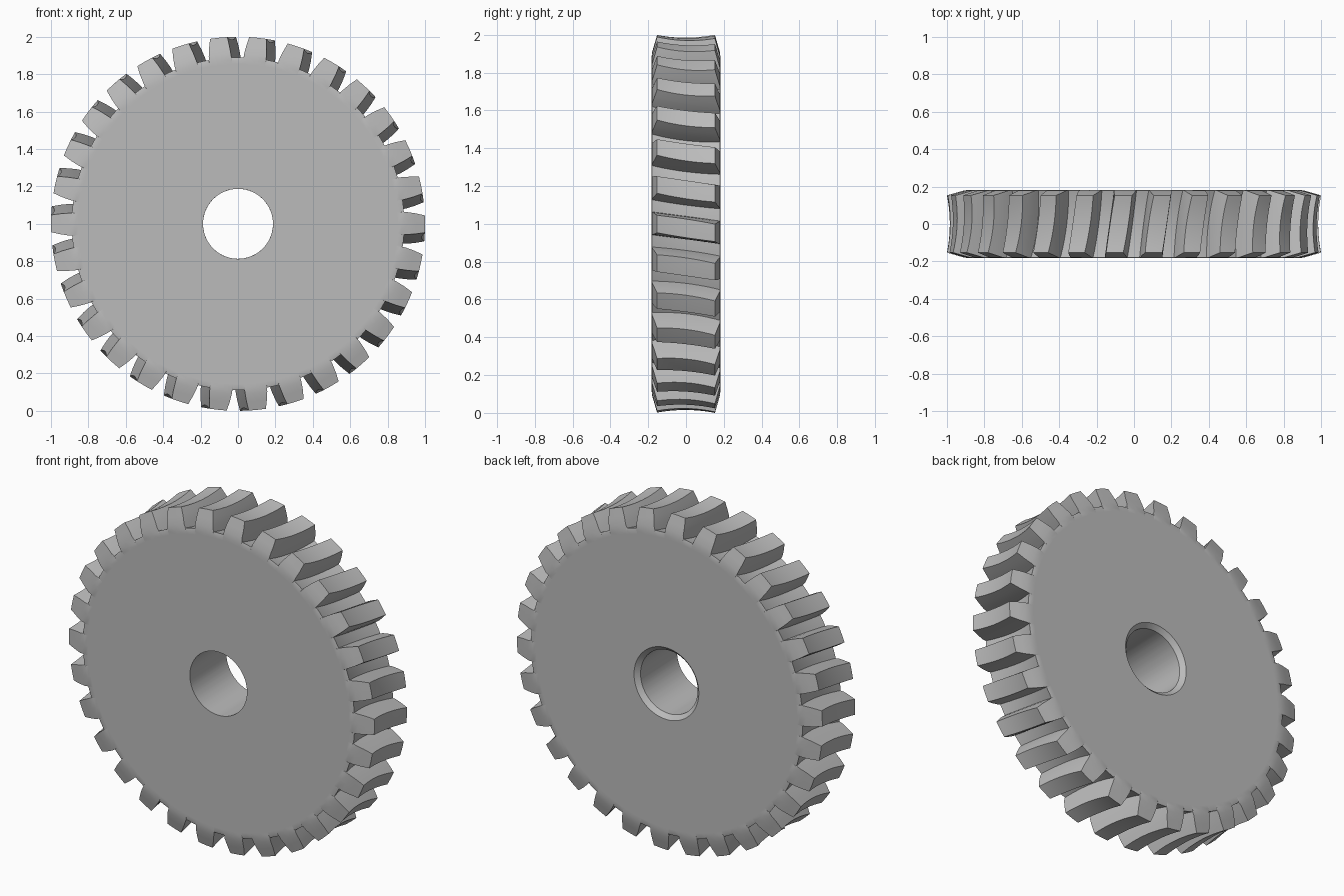
import bpy
import bmesh
from math import cos, sin, radians, pi

cube = bpy.data.objects.get("Cube")
if cube:
    bpy.data.objects.remove(cube)

TEETH = 30
HALF = 0.183          # half thickness of the wheel
SHOULDER = 0.153      # where the tooth ends start to slope inwards
BORE = 0.187
PITCH = 2 * pi / TEETH


def root_radius(y):
    # concave throat at the bottom of the gaps
    return 0.865 + 0.025 * (y / HALF) ** 2


def tip_radius(y):
    # concave throat across the tips, sloped at both ends
    if abs(y) <= SHOULDER:
        return 0.985 + 0.015 * (y / SHOULDER) ** 2
    return 1.0 - 0.104 * (abs(y) - SHOULDER) / (HALF - SHOULDER)


def half_angle(r):
    # curved tooth flank, narrower towards the tip
    return (0.061 - 0.015 * ((r - 0.865) / 0.135) ** 2) / r


def twist(y):
    return radians(-1.4 - 1.6 * y / HALF)


def tooth_outline(y):
    # (angle, radius) points of one tooth and the gap after it
    lo, hi = root_radius(y), tip_radius(y)
    flank = [(half_angle(r), r) for r in (lo + (hi - lo) * k / 3 for k in range(4))]
    points = [(-a, r) for a, r in flank] + [(0, hi)] + flank[::-1]
    start = flank[0][0]
    gap = PITCH - 2 * start
    return points + [(start + gap * k / 3, lo) for k in (1, 2)]


def ring(bm, y, radius=None, outline_y=None):
    # one closed ring of the wheel, toothed unless a plain radius is given
    outline = tooth_outline(y if outline_y is None else outline_y)
    turn = twist(y)
    verts = []
    for i in range(TEETH):
        for a, r in outline:
            a, r = a + i * PITCH + turn, radius or r
            verts.append(bm.verts.new((r * cos(a), y, 1 + r * sin(a))))
    return verts


bm = bmesh.new()
edge = HALF - 0.004
rings = [ring(bm, -HALF, r, -edge) for r in (BORE, 0.855, 0.875)]
# toothed slices from front to back
slices = [-edge, -0.167, -SHOULDER]
slices += [SHOULDER * k / 5 for k in range(-4, 5)]
slices += [SHOULDER, 0.167, edge]
rings += [ring(bm, y) for y in slices]
# back face, countersink and bore
rings += [ring(bm, HALF, r, edge) for r in (0.875, 0.855, 0.212)]
rings.append(ring(bm, HALF - 0.025, BORE, edge))

for a, b in zip(rings, rings[1:] + rings[:1]):
    n = len(a)
    for i in range(n):
        j = (i + 1) % n
        bm.faces.new((a[i], a[j], b[j], b[i]))
bmesh.ops.recalc_face_normals(bm, faces=bm.faces)

mesh = bpy.data.meshes.new("worm_wheel")
bm.to_mesh(mesh)
bm.free()
wheel = bpy.data.objects.new("worm_wheel", mesh)
bpy.context.collection.objects.link(wheel)

# plain grey metal
grey = bpy.data.materials.new("grey_metal")
grey.use_nodes = True
colour = (0.5, 0.5, 0.5, 1)
grey.diffuse_color = colour
grey.node_tree.nodes["Principled BSDF"].inputs["Base Color"].default_value = colour
mesh.materials.append(grey)

bpy.ops.object.select_all(action='DESELECT')
wheel.select_set(True)
bpy.context.view_layer.objects.active = wheel
bpy.ops.object.shade_smooth_by_angle(angle=radians(30))
